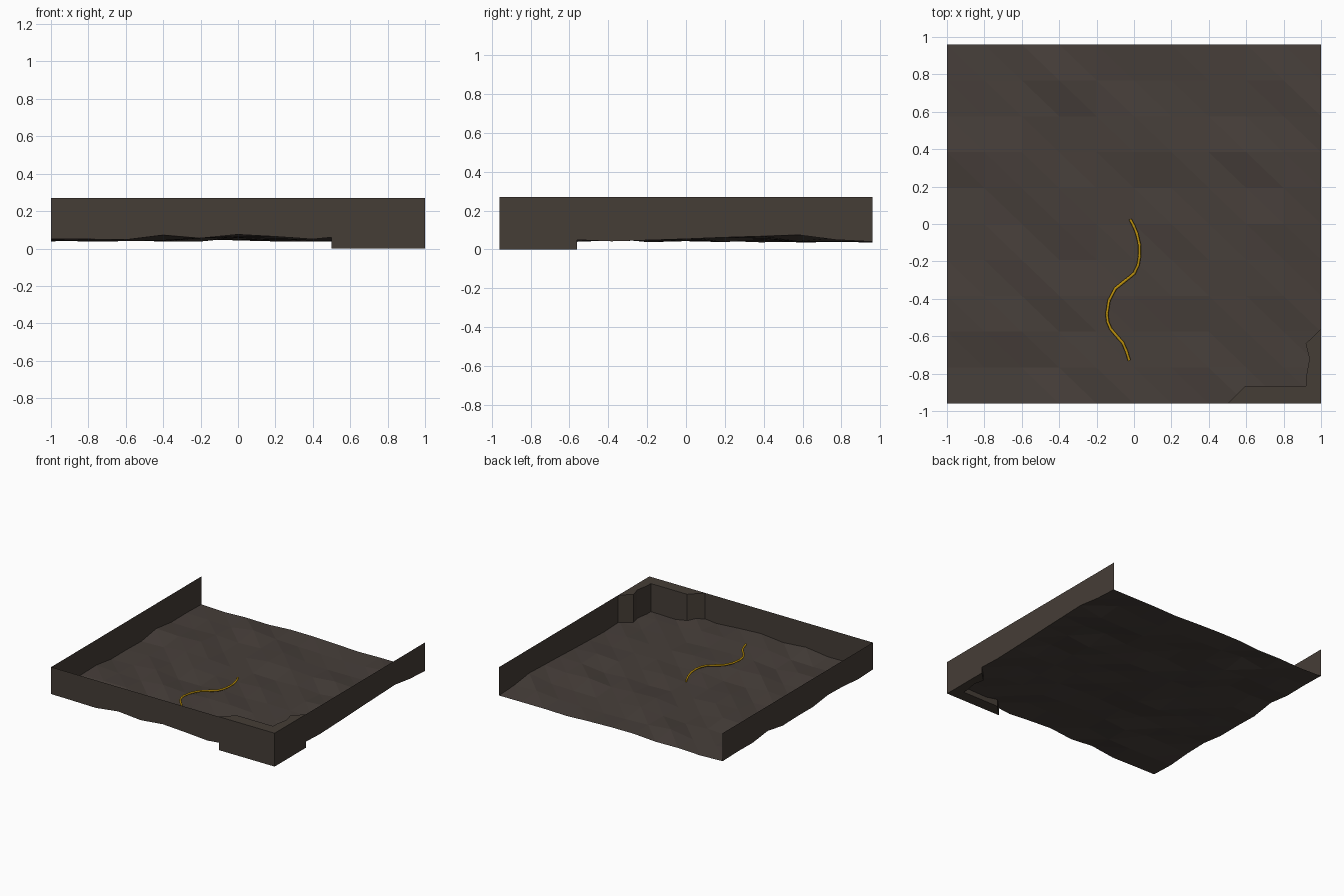
import bpy, bmesh, random

if "Cube" in bpy.data.objects:
    bpy.data.objects.remove(bpy.data.objects["Cube"])

random.seed(4)
N, HY, TOP = 10, 0.96, 0.27


def material(name, rgb):
    m = bpy.data.materials.new(name)
    m.diffuse_color = (*rgb, 1)
    m.use_nodes = True
    m.node_tree.nodes["Principled BSDF"].inputs["Base Color"].default_value = m.diffuse_color
    return m


def add_mesh(name, verts, faces, mat):
    me = bpy.data.meshes.new(name)
    me.from_pydata(verts, [], faces)
    me.materials.append(mat)
    ob = bpy.data.objects.new(name, me)
    bpy.context.collection.objects.link(ob)
    return ob


soil = material("soil", (0.062, 0.049, 0.042))
wall_mat = material("wall_stone", (0.060, 0.047, 0.037))
yellow = material("yellow_path", (0.50, 0.28, 0.004))

# Ground height field: seeded bumps with the visible front and right edge profiles
front_z = [0.052, 0.05, 0.047, 0.072, 0.055, 0.075, 0.064, 0.05, 0.07, 0.035, 0.04]
right_z = [0.04, 0.04, 0.05, 0.042, 0.048, 0.054, 0.062, 0.068, 0.075, 0.05, 0.05]
height = [[random.uniform(0.036, 0.07) for i in range(N + 1)] for j in range(N + 1)]
for k in range(N + 1):
    height[0][k] = front_z[k]
    height[k][N] = right_z[k]
    height[N][k] = random.uniform(0.036, 0.055)


def ground(i, j):
    return (-1 + 2 * i / N, -HY + 2 * HY * j / N, height[j][i])


verts = [ground(i, j) for j in range(N + 1) for i in range(N + 1)]
faces = []
for j in range(N):
    for i in range(N):
        a = j * (N + 1) + i
        b, c, d = a + 1, a + N + 2, a + N + 1
        faces += [(a, b, d), (b, c, d)]
add_mesh("ground", verts, faces, soil)


# Thin walls rising from three ground edges; the back stays open
def wall(name, edge):
    n = len(edge)
    vs = edge + [(x, y, TOP) for x, y, z in edge]
    add_mesh(name, vs, [(k, k + 1, n + k + 1, n + k) for k in range(n - 1)], wall_mat)


wall("front_wall", [ground(i, 0) for i in range(N + 1)])
wall("right_wall", [ground(N, j) for j in range(N + 1)])
wall("left_wall", [ground(0, j) for j in reversed(range(N + 1))])

# Corner buttress: an upright prism
outline = [(0.5, -HY), (1, -HY), (1, -0.56), (0.918, -0.64), (0.938, -0.72),
           (0.92, -0.82), (0.92, -0.865), (0.595, -0.865)]
n = len(outline)
sides = [(k, (k + 1) % n, n + (k + 1) % n, n + k) for k in range(n)]
add_mesh("corner_buttress", [(x, y, z) for z in (0, TOP) for x, y in outline],
         sides + [tuple(reversed(range(n))), tuple(range(n, 2 * n))], wall_mat)

# Winding yellow strand lying on the ground
path = [(-0.02, 0.025, 0.07), (0.015, -0.05, 0.076), (0.03, -0.17, 0.082), (0.0, -0.265, 0.082),
        (-0.10, -0.345, 0.082), (-0.145, -0.48, 0.084), (-0.125, -0.56, 0.085),
        (-0.06, -0.635, 0.085), (-0.025, -0.73, 0.083)]
cu = bpy.data.curves.new("winding_strand", "CURVE")
cu.dimensions = "3D"
cu.bevel_depth = 0.008
cu.bevel_resolution = 1
cu.resolution_u = 2
cu.use_fill_caps = True
sp = cu.splines.new("BEZIER")
sp.bezier_points.add(len(path) - 1)
for bp, co in zip(sp.bezier_points, path):
    bp.co = co
    bp.handle_left_type = bp.handle_right_type = "AUTO"
cu.materials.append(yellow)
bpy.context.collection.objects.link(bpy.data.objects.new("winding_strand", cu))
